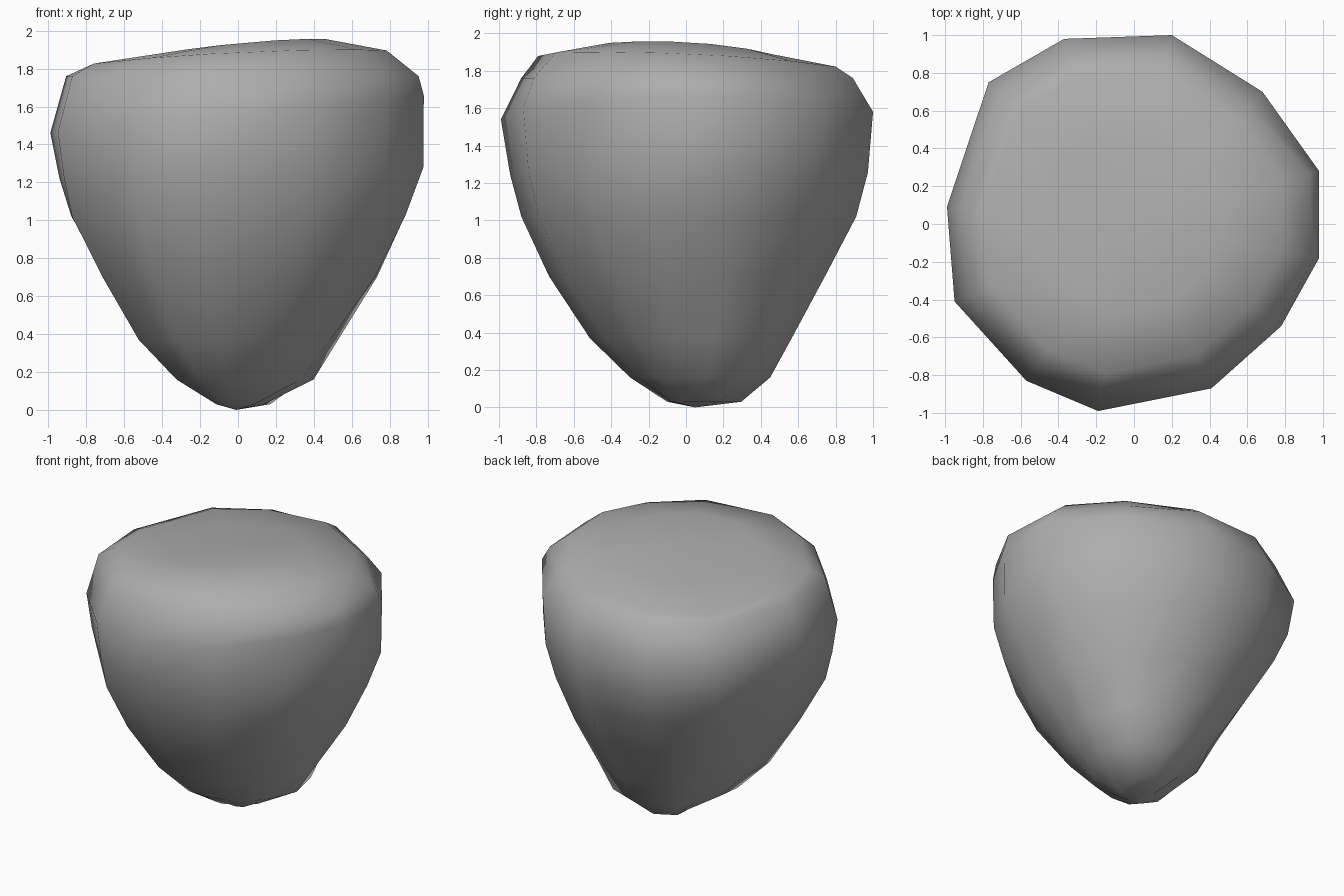
import bpy, bmesh, math

if "Cube" in bpy.data.objects:
    bpy.data.objects.remove(bpy.data.objects["Cube"])

# Widest outline of the rock seen from above
OUTLINE = [(0.98, -0.18), (0.98, 0.28), (0.68, 0.70), (0.20, 1.0), (-0.37, 0.98),
           (-0.77, 0.75), (-0.99, 0.09), (-0.95, -0.41), (-0.57, -0.83),
           (-0.19, -0.99), (0.41, -0.87), (0.78, -0.54)]

# Height, sideways tilt, then fraction of the outline reached
# toward E, NE, N, NW, W, SW, S, SE
RINGS = [
    (0.03, 0, (.08, .25, .31, .12, .10, .14, .06, .12)),
    (0.16, 0, (.35, .51, .43, .28, .31, .37, .28, .30)),
    (0.37, 0, (.50, .61, .55, .47, .52, .58, .50, .49)),
    (0.70, 0, (.73, .78, .73, .68, .70, .80, .72, .76)),
    (1.02, 0, (.89, .91, .91, .87, .89, .95, .87, .93)),
    (1.25, 0.03, (1.0, .98, .97, .96, .95, .98, .94, .99)),
    (1.56, 0.10, (1.0, 1.0, 1.0, 1.0, 1.0, 1.0, 1.0, 1.0)),
    (1.76, 0, (.97, .90, .89, .88, .92, .92, .88, .98)),
]


def fraction(table, x, y):
    t = (math.atan2(y, x) / (math.pi / 4)) % 8
    i = int(t) % 8
    k = t - int(t)
    return table[i] * (1 - k) + table[(i + 1) % 8] * k


bm = bmesh.new()
loops = []

# Sides
for z, tilt, table in RINGS:
    loop = []
    for x, y in OUTLINE:
        f = fraction(table, x, y)
        loop.append(bm.verts.new((x * f, y * f, z + tilt * x)))
    loops.append(loop)

# Slightly tilted top
for f, z, sx, sy in ((0.80, 1.85, 0.05, -0.045), (0.47, 1.905, 0.10, -0.06)):
    loops.append([bm.verts.new((x * f, y * f, z + sx * x * f + sy * y * f))
                  for x, y in OUTLINE])

n = len(OUTLINE)
for a, b in zip(loops, loops[1:]):
    for i in range(n):
        j = (i + 1) % n
        bm.faces.new((a[i], a[j], b[j], b[i]))

# Bottom tip and top centre
tip = bm.verts.new((-0.01, 0.05, 0.0))
crown = bm.verts.new((0.0, 0.0, 1.905))
for i in range(n):
    j = (i + 1) % n
    bm.faces.new((tip, loops[0][j], loops[0][i]))
    bm.faces.new((crown, loops[-1][i], loops[-1][j]))

bmesh.ops.recalc_face_normals(bm, faces=bm.faces)
mesh = bpy.data.meshes.new("rock")
bm.to_mesh(mesh)
bm.free()
for p in mesh.polygons:
    p.use_smooth = True
rock = bpy.data.objects.new("rock", mesh)
bpy.context.collection.objects.link(rock)

# Darker grey stone
stone = bpy.data.materials.new("stone")
stone.diffuse_color = (0.42, 0.42, 0.42, 1)
stone.use_nodes = True
stone.node_tree.nodes["Principled BSDF"].inputs["Base Color"].default_value = stone.diffuse_color
mesh.materials.append(stone)
